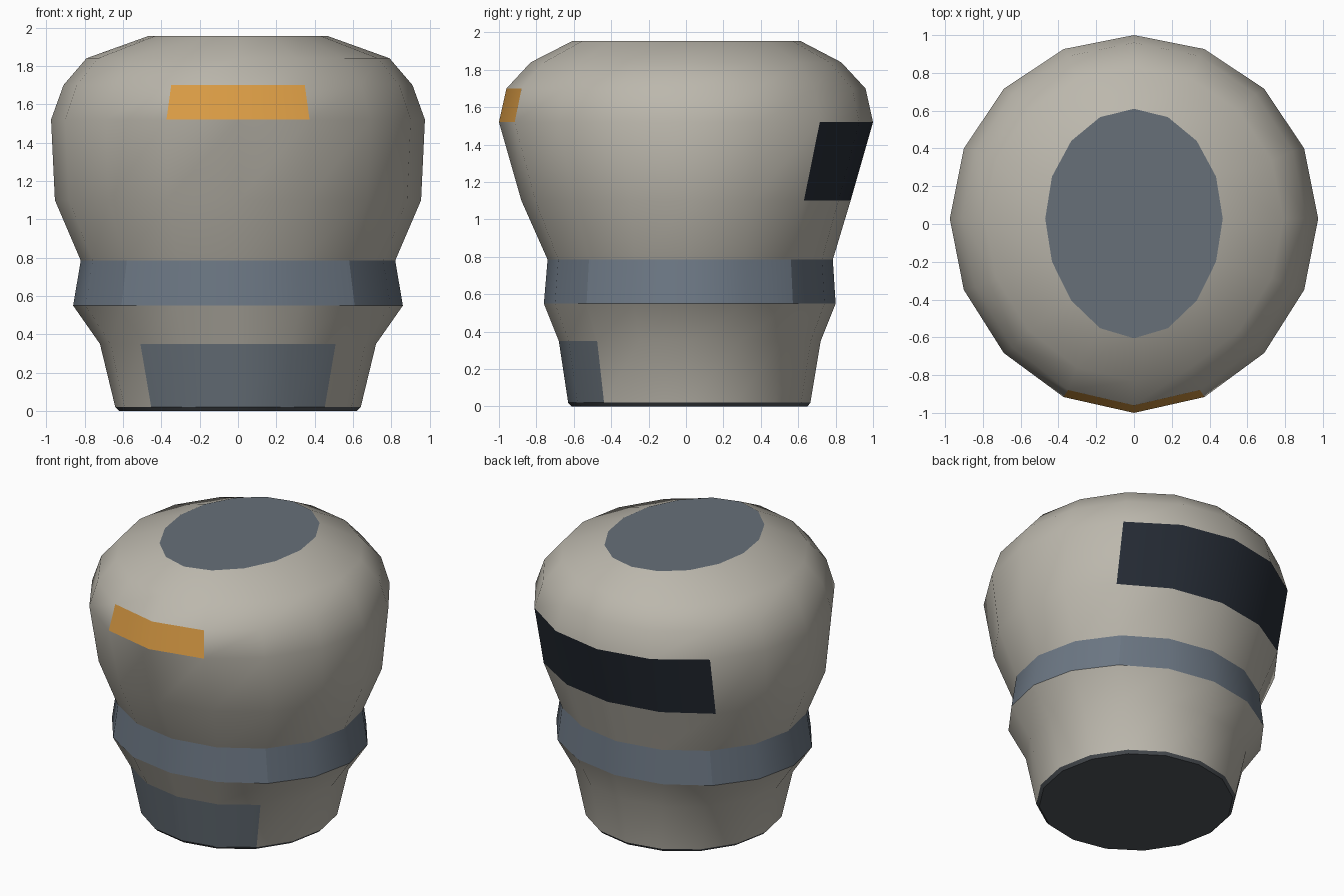
import bpy, bmesh, math

cube = bpy.data.objects.get("Cube")
if cube:
    bpy.data.objects.remove(cube, do_unlink=True)

SIDES = 16


def material(name, color):
    m = bpy.data.materials.new(name)
    m.use_nodes = True
    m.diffuse_color = (*color, 1)
    bsdf = m.node_tree.nodes["Principled BSDF"]
    bsdf.inputs["Base Color"].default_value = (*color, 1)
    bsdf.inputs["Roughness"].default_value = 0.8
    return m


materials = [
    material("warm_grey", (0.50, 0.475, 0.415)),
    material("slate", (0.135, 0.162, 0.19)),
    material("blue_slate", (0.15, 0.185, 0.23)),
    material("amber", (0.72, 0.34, 0.06)),
    material("near_black", (0.019, 0.025, 0.036)),
    material("dark_base", (0.08, 0.09, 0.102)),
]
BODY, SLATE, BAND, AMBER, BLACK, BASE = range(len(materials))

# Body rings: height, half width, front y, back y
rings = [
    (0.00, 0.62, -0.61, 0.65),
    (0.02, 0.64, -0.63, 0.665),
    (0.35, 0.72, -0.68, 0.72),
    (0.55, 0.86, -0.76, 0.80),
    (0.785, 0.82, -0.74, 0.785),
    (1.10, 0.955, -0.88, 0.88),
    (1.52, 0.975, -1.00, 1.00),
    (1.70, 0.91, -0.96, 0.96),
    (1.84, 0.79, -0.83, 0.83),
    (1.955, 0.47, -0.605, 0.61),
]


def ring_point(ring, i):
    """Oval ring point, with the front drawn slightly forward."""
    z, rx, front, back = ring
    a = math.tau * i / SIDES
    s, c = math.sin(a), -math.cos(a)
    centre = 0.028 if z > 1 else 0.02
    y = centre + (back - centre) * c
    if c < 0:
        y += (front - (2 * centre - back)) * abs(c) ** 2.5
    return rx * s, y, z


def face_material(row, i):
    """Colour by ring row and by the angle away from the front."""
    from_front = abs((i + 0.5 + SIDES / 2) % SIDES - SIDES / 2)
    if row == 0:
        return BASE
    if row == 1 and from_front < 2:
        return SLATE
    if row == 3:
        return BAND
    if row == 5 and from_front > SIDES / 2 - 2:
        return BLACK
    if row == 6 and from_front < 1:
        return AMBER
    return BODY


# Lofted body with painted panels
bm = bmesh.new()
loops = [[bm.verts.new(ring_point(r, i)) for i in range(SIDES)] for r in rings]
for row, (low, high) in enumerate(zip(loops, loops[1:])):
    for i in range(SIDES):
        j = (i + 1) % SIDES
        face = bm.faces.new((low[i], low[j], high[j], high[i]))
        face.material_index = face_material(row, i)

# Flat crown and underside
bm.faces.new(loops[-1]).material_index = SLATE
bm.faces.new(loops[0][::-1]).material_index = BASE
bmesh.ops.recalc_face_normals(bm, faces=bm.faces)

# Crisp panel borders, and band seams at the four corners
for edge in bm.edges:
    a, b = edge.link_faces
    if a.material_index != b.material_index:
        edge.smooth = False
for i in range(2, SIDES, 4):
    bm.edges.get((loops[3][i], loops[4][i])).smooth = False

mesh = bpy.data.meshes.new("body")
bm.to_mesh(mesh)
bm.free()
for m in materials:
    mesh.materials.append(m)
body = bpy.data.objects.new("body", mesh)
bpy.context.collection.objects.link(body)

bpy.ops.object.select_all(action="DESELECT")
body.select_set(True)
bpy.context.view_layer.objects.active = body
bpy.ops.object.shade_smooth_by_angle(angle=math.radians(35), keep_sharp_edges=True)
